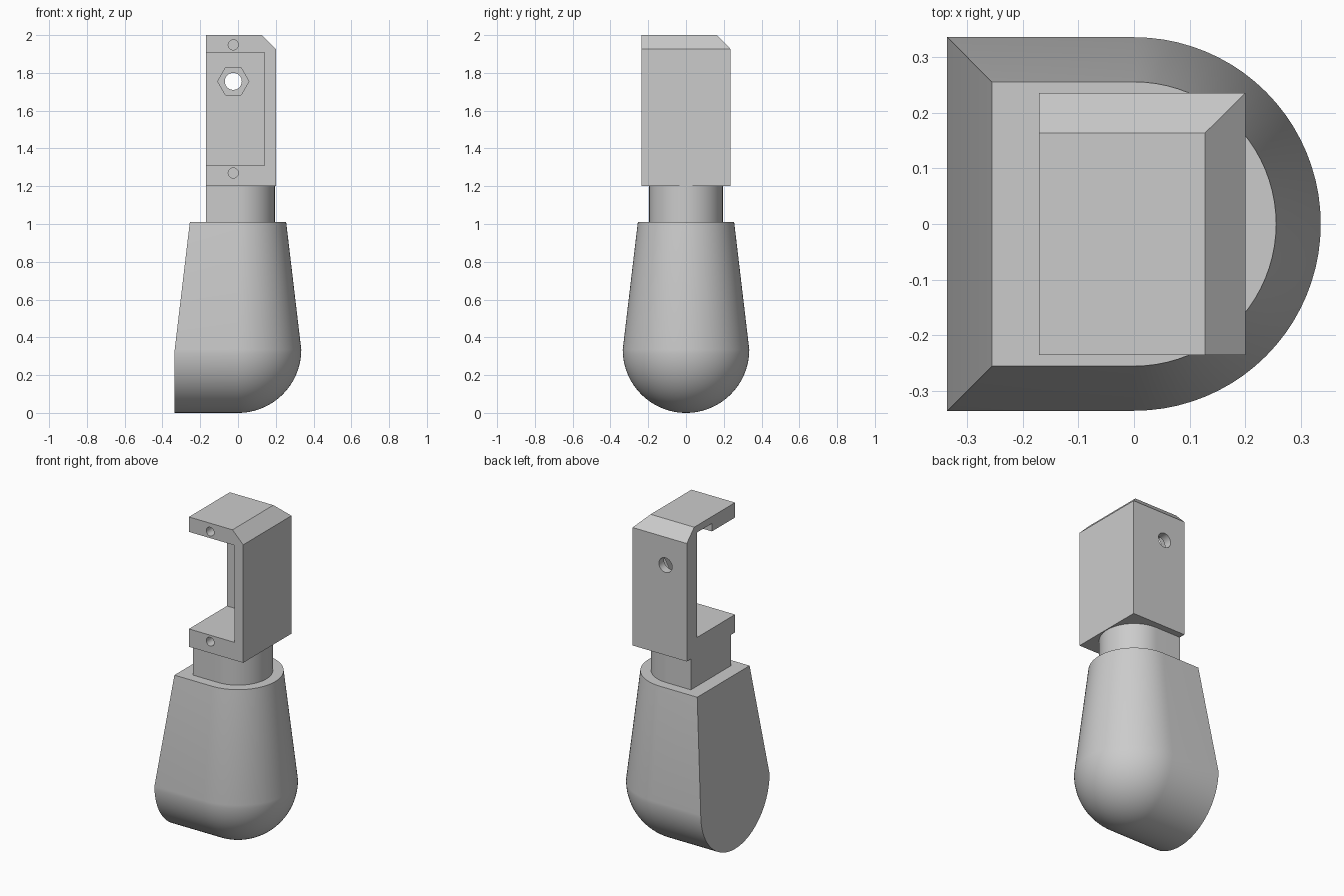
import bpy, bmesh, math
from mathutils import Matrix

cube = bpy.data.objects.get("Cube")
if cube:
    bpy.data.objects.remove(cube, do_unlink=True)

grey = bpy.data.materials.new("plain grey")
grey.use_nodes = True
grey.diffuse_color = (0.6, 0.6, 0.6, 1)
grey.node_tree.nodes["Principled BSDF"].inputs["Base Color"].default_value = (0.6, 0.6, 0.6, 1)


def finish(name, bm):
    """Turn a bmesh into a named object."""
    bmesh.ops.recalc_face_normals(bm, faces=bm.faces)
    mesh = bpy.data.meshes.new(name)
    bm.to_mesh(mesh)
    bm.free()
    obj = bpy.data.objects.new(name, mesh)
    bpy.context.collection.objects.link(obj)
    mesh.materials.append(grey)
    return obj


def loft(name, rings):
    """Skin a stack of closed rings and cap both ends."""
    bm = bmesh.new()
    loops = [[bm.verts.new(p) for p in ring] for ring in rings]
    n = len(loops[0])
    for low, high in zip(loops, loops[1:]):
        for i in range(n):
            j = (i + 1) % n
            bm.faces.new((low[i], low[j], high[j], high[i]))
    bm.faces.new(loops[0][::-1])
    bm.faces.new(loops[-1])
    bmesh.ops.remove_doubles(bm, verts=bm.verts, dist=0.0001)
    return finish(name, bm)


def d_ring(r, flat, z, steps=40):
    """D-shaped ring: half circle towards +x, flat side at x = flat."""
    arc = [(r * math.cos(a), r * math.sin(a), z)
           for a in (math.pi * (i / steps - 0.5) for i in range(steps + 1))]
    return arc + [(flat, r, z), (flat, -r, z)]


def rect_ring(x0, x1, y0, y1, z):
    return [(x0, y0, z), (x1, y0, z), (x1, y1, z), (x0, y1, z)]


def box(name, x0, x1, y0, y1, z0, z1):
    return loft(name, [rect_ring(x0, x1, y0, y1, z) for z in (z0, z1)])


def rod(name, r, y0, y1, x, z, sides):
    """Prism along y with a vertex pointing along x."""
    return loft(name, [[(x + r * math.cos(2 * math.pi * i / sides), y,
                         z + r * math.sin(2 * math.pi * i / sides))
                        for i in range(sides)] for y in (y0, y1)])


def smooth(obj):
    bpy.ops.object.select_all(action='DESELECT')
    obj.select_set(True)
    bpy.context.view_layer.objects.active = obj
    bpy.ops.object.shade_smooth_by_angle(angle=math.radians(30))


def cut(target, cutter):
    """Subtract the cutter from the target and discard it."""
    mod = target.modifiers.new("cut", 'BOOLEAN')
    mod.operation = 'DIFFERENCE'
    mod.solver = 'EXACT'
    mod.object = cutter
    bpy.context.view_layer.objects.active = target
    bpy.ops.object.modifier_apply(modifier=mod.name)
    bpy.data.objects.remove(cutter, do_unlink=True)


# Handle: rounded bottom, then a tapering D-shaped grip
R, TOP_R, TOP_Z = 0.335, 0.255, 1.01
rings = []
for i in range(25):
    a = math.pi / 2 * i / 24
    rings.append(d_ring(R * math.sin(a), -R, R - R * math.cos(a)))
rings.append(d_ring(TOP_R, -TOP_R, TOP_Z))
smooth(loft("handle", rings))

# Neck between handle and head
smooth(loft("neck", [d_ring(0.195, -0.17, z) for z in (TOP_Z, 1.2)]))

# Head block with chamfered top edges on two sides
X0, X1, Y = -0.17, 0.2, 0.235
head = loft("head", [rect_ring(X0, X1, -Y, Y, 1.2),
                     rect_ring(X0, X1, -Y, Y, 1.927),
                     rect_ring(X0, 0.127, -Y, 0.163, 2.0)])

# Pocket open to the front and one side, with a groove in its ceiling
cut(head, box("pocket_cutter", -0.4, 0.14, -0.5, 0.135, 1.31, 1.908))
cut(head, box("groove_cutter", -0.4, 0.14, -0.01, 0.135, 1.8, 1.957))

# Bolt hole with hexagonal nut recess in the back wall
HX = -0.025
cut(head, rod("nut_cutter", 0.083, 0.05, 0.185, HX, 1.755, 6))
cut(head, rod("bolt_cutter", 0.045, 0.05, 0.4, HX, 1.755, 32))

# Blind screw holes in the front of both arms
for z in (1.948, 1.27):
    cut(head, rod("screw_cutter", 0.027, -0.4, -0.08, HX, z, 16))
smooth(head)
